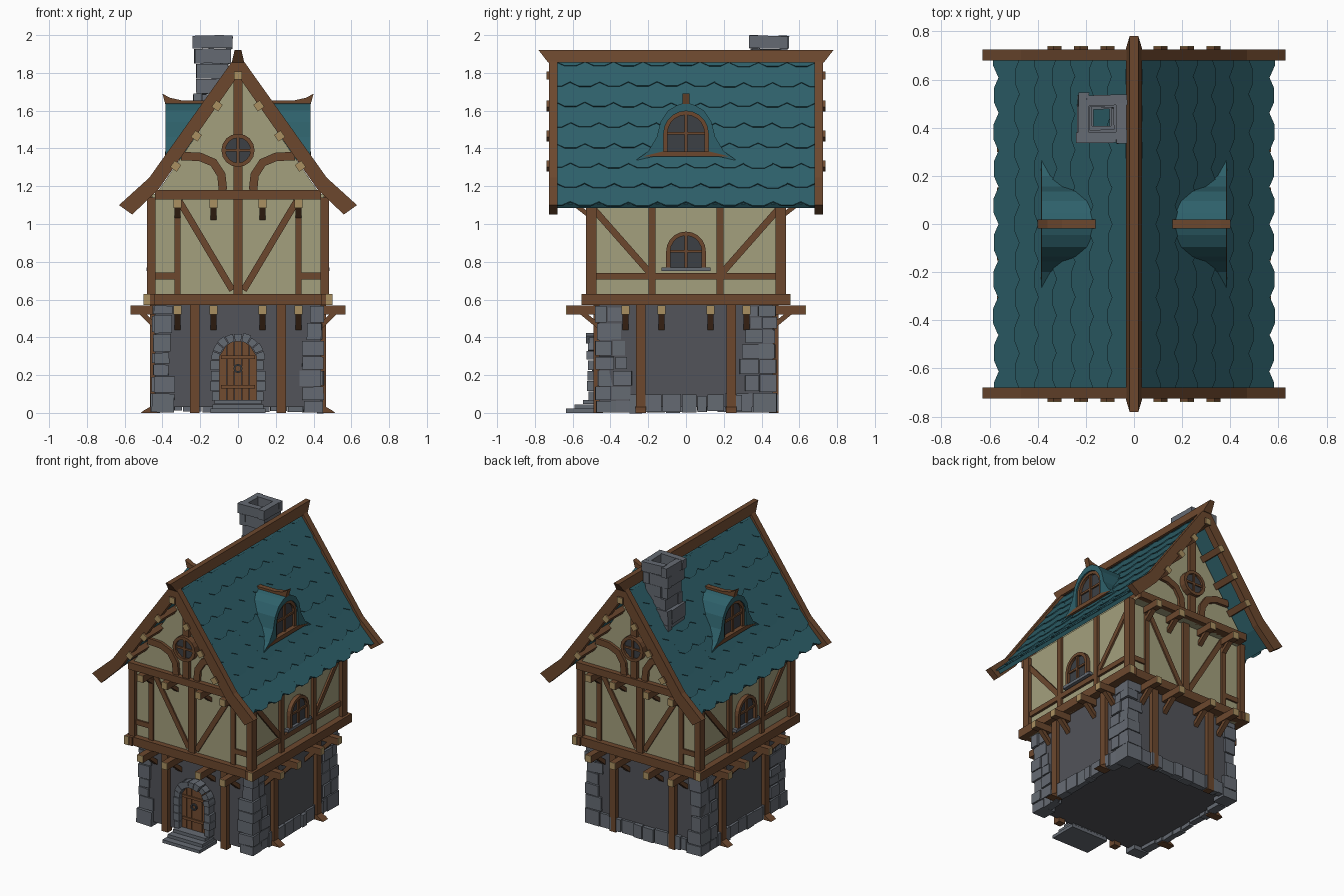
import bpy, bmesh, random
from math import pi, sin, cos, sqrt, atan
from mathutils import Vector, Matrix

if "Cube" in bpy.data.objects:
    bpy.data.objects.remove(bpy.data.objects["Cube"])

random.seed(4)
R = random.uniform
COL = dict(teal=(.027, .118, .145), wood=(.15, .064, .027), cream=(.37, .35, .205), stone=(.13, .145, .17),
           wall=(.085, .087, .1), glass=(.045, .05, .058), end=(.4, .28, .12), plank=(.17, .072, .03))
MATS = {}
for k, c in COL.items():
    MATS[k] = bpy.data.materials.new(k)
    MATS[k].diffuse_color = (*c, 1)


class Part:
    """One object; local facade frame: u = along wall, d = distance outward, z = up; side turns it by 90 degrees."""
    def __init__(self, name, mat):
        self.name, self.mat, self.bm, self.m = name, mat, bmesh.new(), Matrix()

    def side(self, k):
        self.m = Matrix.Rotation(k * pi / 2, 4, 'Z')
        return self

    def solid(self, pts, off):
        a = [self.bm.verts.new(self.m @ Vector(p)) for p in pts]
        b = [self.bm.verts.new(self.m @ (Vector(p) + Vector(off))) for p in pts]
        n = len(a)
        self.bm.faces.new(a)
        self.bm.faces.new(b[::-1])
        for i in range(n):
            self.bm.faces.new((a[i], b[i], b[(i + 1) % n], a[(i + 1) % n]))

    def face(self, pts, d0, d1):            # (u,z) outline pushed outward
        self.solid([(u, -d0, z) for u, z in pts], (0, d0 - d1, 0))

    def cross(self, pts, u0, u1):           # (d,z) outline pushed along the wall
        self.solid([(u0, -d, z) for d, z in pts], (u1 - u0, 0, 0))

    def block(self, u0, u1, z0, z1, d0, d1):
        self.face([(u0, z0), (u1, z0), (u1, z1), (u0, z1)], d0, d1)

    def band(self, path, w, d0, d1):        # strip of width w along a (u,z) path
        p = [Vector(q) for q in path]
        L, Rr = [], []
        for i, q in enumerate(p):
            t = (p[min(i + 1, len(p) - 1)] - p[max(i - 1, 0)]).normalized()
            n = Vector((-t.y, t.x)) * w / 2
            L.append(q + n)
            Rr.append(q - n)
        self.face([tuple(v) for v in L + Rr[::-1]], d0, d1)

    def rock(self, c, s, rz=0, ry=0):       # slightly turned stone block
        old = self.m
        self.m = old @ Matrix.Translation(c) @ Matrix.Rotation(rz, 4, 'Z') @ Matrix.Rotation(ry, 4, 'Y')
        x, y, z = (v / 2 for v in s)
        self.block(-x, x, -z, z, -y, y)
        self.m = old

    def done(self):
        bmesh.ops.recalc_face_normals(self.bm, faces=self.bm.faces)
        me = bpy.data.meshes.new(self.name)
        self.bm.to_mesh(me)
        me.materials.append(MATS[self.mat])
        bpy.context.collection.objects.link(bpy.data.objects.new(self.name, me))


def arc(r, zc, a0=0, a1=pi, n=10):
    return [(r * cos(a0 + (a1 - a0) * i / n), zc + r * sin(a0 + (a1 - a0) * i / n)) for i in range(n + 1)]


def mirrored(half):
    return half + [(-u, z) for u, z in half[::-1] if u]


# Walls
lower = Part("stone_wall", "wall"); lower.block(-.44, .44, .03, .58, -.46, .46); lower.done()
upper = Part("plaster_wall", "cream"); upper.block(-.455, .455, .57, 1.16, -.5, .5)
upper.face([(-.44, 1.13), (.44, 1.13), (.44, 1.15), (0, 1.79), (-.44, 1.15)], -.56, .56); upper.done()

timber, ends = Part("timber_frame", "wood"), Part("beam_ends", "end")
joists, frames, glass = Part("joists", "wood"), Part("window_frames", "wood"), Part("window_glass", "glass")


def joist(u, z, d0, d1):
    joists.block(u - .022, u + .022, z, z + .048, d0, d1)
    ends.block(u - .022, u + .022, z, z + .048, d1, d1 + .004)


def arch_window(zb, zs, r, d):
    outer, inner = arc(r, zs), arc(r - .022, zs)
    glass.face([(r - .01, zb)] + arc(r - .01, zs) + [(.01 - r, zb)], d - .03, d)
    frames.face([(r, zb)] + outer + [(-r, zb), (.022 - r, zb)] + inner[::-1] + [(r - .022, zb)], d - .03, d + .018)
    frames.block(-.007, .007, zb, zs + r - .01, d - .01, d + .012)
    frames.block(.01 - r, r - .01, zs - .007, zs + .007, d - .01, d + .01)


# Front and back framing
for k in (0, 2):
    for p in (timber, ends, joists, frames, glass):
        p.side(k)
    timber.block(-.47, .47, .57, .63, .45, .54)
    timber.block(-.44, .44, 1.13, 1.18, .45, .595)
    timber.block(-.025, .025, .63, 1.13, .48, .52)
    timber.block(-.025, .025, 1.18, 1.79, .53, .585)
    for s in (-1, 1):
        timber.block(s * .23 - .025, s * .23 + .025, 0, .57, .44, .49)
        timber.block(s * .46 - .022, s * .46 + .022, .63, 1.14, .475, .53)
        timber.block(s * .32 - .016, s * .32 + .016, .63, 1.13, .48, .515)
        timber.band([(s * .46, .725), (s * .32, .725)], .035, .48, .512)
        timber.band([(s * .31, 1.12), (s * .03, .65)], .035, .48, .51)
        timber.band([(s * .08, 1.18), (s * .088, 1.26), (s * .13, 1.325), (s * .2, 1.355), (s * .3, 1.36)], .045, .53, .58)
        for u in (.13 * s, .32 * s):
            joist(u, .52, .4, .63)
            joists.cross([(.46, .44), (.46, .475), (.53, .53), (.57, .53)], u - .016, u + .016)
            joist(u, 1.085, .4, .63)
            joists.cross([(.5, 1.02), (.5, 1.05), (.55, 1.09), (.59, 1.09)], u - .016, u + .016)
    # Round gable window
    for a in (0, pi):
        frames.face(arc(.088, 1.39, a, a + pi, 8) + arc(.066, 1.39, a, a + pi, 8)[::-1], .55, .605)
    glass.face(arc(.07, 1.39, 0, 2 * pi, 16)[:-1], .55, .59)
    frames.block(-.007, .007, 1.32, 1.46, .58, .6)
    frames.block(-.07, .07, 1.383, 1.397, .58, .598)
    # Purlins carrying the roof overhang
    for x in (-.33, -.22, -.11, 0, .11, .22, .33):
        a = pi / 4 + (atan(1.42) * (-1 if x > 0 else 1) if x else 0)
        q = [(x + .03 * cos(a + i * pi / 2), 1.785 - 1.45 * abs(x) + .03 * sin(a + i * pi / 2)) for i in range(4)]
        timber.face(q, .53, .735)
        ends.face(q, .735, .739)

# Side framing
sills = Part("window_sills", "stone")
dormer = Part("dormer_roof", "teal")
half = [(.27, 1.335), (.2, 1.385), (.155, 1.46), (.135, 1.54), (.095, 1.6), (.045, 1.63), (0, 1.645)]
for k in (1, 3):
    for p in (timber, ends, joists, frames, glass, sills, dormer):
        p.side(k)
    timber.block(-.55, .55, .57, .63, .44, .5)
    for s in (-1, 1):
        ends.block(s * .552 - .002, s * .552 + .002, .57, .63, .465, .5)
        timber.block(s * .24 - .025, s * .24 + .025, 0, .57, .42, .465)
        timber.cross([(.43, 0), (.515, 0), (.5, .012), (.46, .035), (.43, .035)], s * .24 - .028, s * .24 + .028)
        timber.block(s * .18 - .018, s * .18 + .018, .63, 1.16, .44, .475)
        timber.band([(s * .49, 1.08), (s * .19, .74)], .035, .44, .468)
        for u in (.13 * s, .32 * s):
            joist(u, .52, .38, .566)
            joists.cross([(.44, .44), (.44, .475), (.49, .53), (.53, .53)], u - .016, u + .016)
    timber.block(-.5, .5, .705, .74, .44, .472)
    arch_window(.765, .855, .105, .465)
    sills.block(-.13, .13, .75, .77, .44, .485)
    # Dormer: bell-shaped body, rim around the recessed window, sill and ridge piece
    dormer.face(mirrored(half), .1, .345)
    for s in (-1, 1):
        rim = half + [(u, z) for u, z in arc(.118, 1.48, pi / 2, 0, 5)] + [(.118, 1.37)]
        dormer.face([(s * u, z) for u, z in rim], .34, .384)
    arch_window(1.37, 1.48, .12, .356)
    frames.face([(-.23, 1.357), (.23, 1.357), (.12, 1.385), (-.12, 1.385)], .33, .387)
    frames.cross([(.4, 1.69), (.36, 1.668), (.3, 1.655), (.15, 1.655), (.15, 1.62), (.3, 1.62), (.385, 1.635)], -.018, .018)
for p in (timber, ends, joists, frames, glass, sills, dormer):
    p.done()

# Roof slab, bargeboards and ridge beam
LINE = [Vector((0, 0, 1.865)), Vector((.46, 0, 1.215)), Vector((.575, 0, 1.09))]
slab, barge = Part("roof_slab", "teal"), Part("bargeboards", "wood")
for s in (-1, 1):
    slab.face([(s * x, z) for x, z in ((0, 1.865), (.46, 1.215), (.56, 1.105), (.545, 1.085), (.44, 1.18), (0, 1.805))], -.69, .69)
    for k in (0, 2):
        barge.side(k).face([(s * x, z) for x, z in ((0, 1.905), (.47, 1.245), (.63, 1.1), (.56, 1.05), (.42, 1.185), (0, 1.785))], .68, .725)
slab.done()
barge.done()
ridge = Part("ridge_beam", "wood")
ridge.cross([(-.73, 1.855), (.73, 1.855), (.78, 1.92), (-.78, 1.92)], -.03, .03)
for v in ridge.bm.verts:
    v.co.x *= .6 if v.co.z > 1.9 else 1.1
ridge.done()


def on_roof(s):                             # point at distance s down the slope
    for a, b in zip(LINE, LINE[1:]):
        L = (b - a).length
        if s <= L or b is LINE[-1]:
            return a.lerp(b, s / L)
        s -= L


# Pointed roof tiles in staggered rows
tiles = Part("roof_tiles", "teal")
N = 9
W = 1.376 / N
for row in range(8):
    s1 = .966 - (7 - row) * .132
    s0 = max(s1 - .165, 0)
    a, b = on_roof(s0), on_roof(s1)
    t = (b - a).normalized()
    n = Vector((-t.z, 0, t.x))
    a, b = a + n * .004, b + n * .012
    drop = .028 / (b - a).length
    for i in range(N + row % 2):
        c = -.688 + W * (i + (0 if row % 2 else .5))
        e = R(-.004, .004)
        for sx in (-1, 1):
            pts = []
            for w, f in ((-.5, 0), (-.5, 1 - drop), (-.2, 1), (.2, 1), (.5, 1 - drop), (.5, 0)):
                y = max(-.688, min(.688, c + w * W))
                p = a.lerp(b, f) + t * (e if f else 0)
                q = (sx * p.x, y, p.z)
                if q not in pts:
                    pts.append(q)
            tiles.solid(pts, (-sx * n.x * .01, 0, -n.z * .01))
tiles.done()

# Corner stones and footing stones
quoins = Part("corner_stones", "stone")
for sx in (-1, 1):
    for sy in (-1, 1):
        z = 0
        while z < .54:
            h = min(R(.06, .11), .57 - z)
            lx, ly = R(.07, .12), R(.11, .16) + .06 * (1 - z / .57)
            j = R(-.01, .006)
            split = ly * R(.4, .6)
            quoins.rock((sx * (.45 + j - lx / 2), sy * (.477 + j - split / 2), z + h / 2), (lx, split, h - .005), R(-.04, .04), R(-.03, .03))
            quoins.rock((sx * (.45 + R(-.008, .006) - .03), sy * (.475 - split - (ly - split) / 2), z + h / 2),
                        (.06, ly - split - .004, h * R(.8, .98)), R(-.05, .05))
            z += h
quoins.done()
footing = Part("footing_stones", "stone")
for k, half_w, d in ((1, .3, .435), (2, .34, .46), (3, .3, .435)):
    footing.side(k)
    u = -half_w
    while u < half_w - .02:
        w = min(R(.05, .11), half_w - u)
        footing.rock((u + w / 2, -d, R(.046, .054)), (w - .005, R(.03, .06), R(.08, .1)), R(-.05, .05))
        u += w
footing.done()

# Door with stone arch and steps
door = Part("door_planks", "plank")
for i in range(5):
    u0, u1 = -.1 + .04 * i + .0015, -.06 + .04 * i - .0015
    top = [.28 + sqrt(max(.0101 - u * u, 0)) for u in (u0, u1)]
    door.face([(u0, .06), (u1, .06), (u1, top[1]), (u0, top[0])], .45, .485)
for z in (.13, .285):
    door.block(-.09, .09, z, z + .018, .48, .493)
door.done()
handle = Part("door_handle", "glass")
for a in (0, pi):
    handle.face(arc(.024, .235, a, a + pi, 6) + arc(.014, .235, a, a + pi, 6)[::-1], .483, .497)
handle.done()
arch = Part("door_arch", "stone")
for i in range(9):
    a0, a1 = i * pi / 9 + .02, (i + 1) * pi / 9 - .02
    arch.face(arc(R(.136, .147), .28, a0, a1, 2) + arc(.099, .28, a0, a1, 2)[::-1], .44, R(.512, .53))
for s in (-1, 1):
    for i in range(4):
        arch.block(s * .099, s * R(.134, .147), .055 * i + .062, .055 * i + .113, .44, R(.512, .53))
arch.done()
steps = Part("door_steps", "stone")
for w, z, d in ((.145, .022, .635), (.135, .045, .59), (.125, .068, .545)):
    steps.block(-w, w, z - .022, z, .44, d)
steps.done()

# Hollow chimney of stacked stones, pinched in the middle
chimney = Part("chimney", "stone")
z = 1.48
for h, r in ((.11, .1), (.1, .098), (.08, .086), (.08, .084), (.08, .098), (.07, .106)):
    flip = Matrix.Diagonal((R(-1, 1) > 0 and 1 or -1, 1, 1, 1))
    for i in range(4):
        chimney.m = Matrix.Translation((-.135, .44, z + h / 2)) @ flip @ Matrix.Rotation(i * pi / 2, 4, 'Z')
        j = R(-.01, .004)
        chimney.rock((-.022, -(r + j) + .022, R(-.004, 0)), (2 * r - .044, .044, h - .003), R(-.05, .05), R(-.04, .04))
    z += h
chimney.done()

for m in bpy.data.materials:
    if m.users and not m.is_grease_pencil:
        m.use_nodes = True
        m.node_tree.nodes["Principled BSDF"].inputs["Base Color"].default_value = m.diffuse_color
